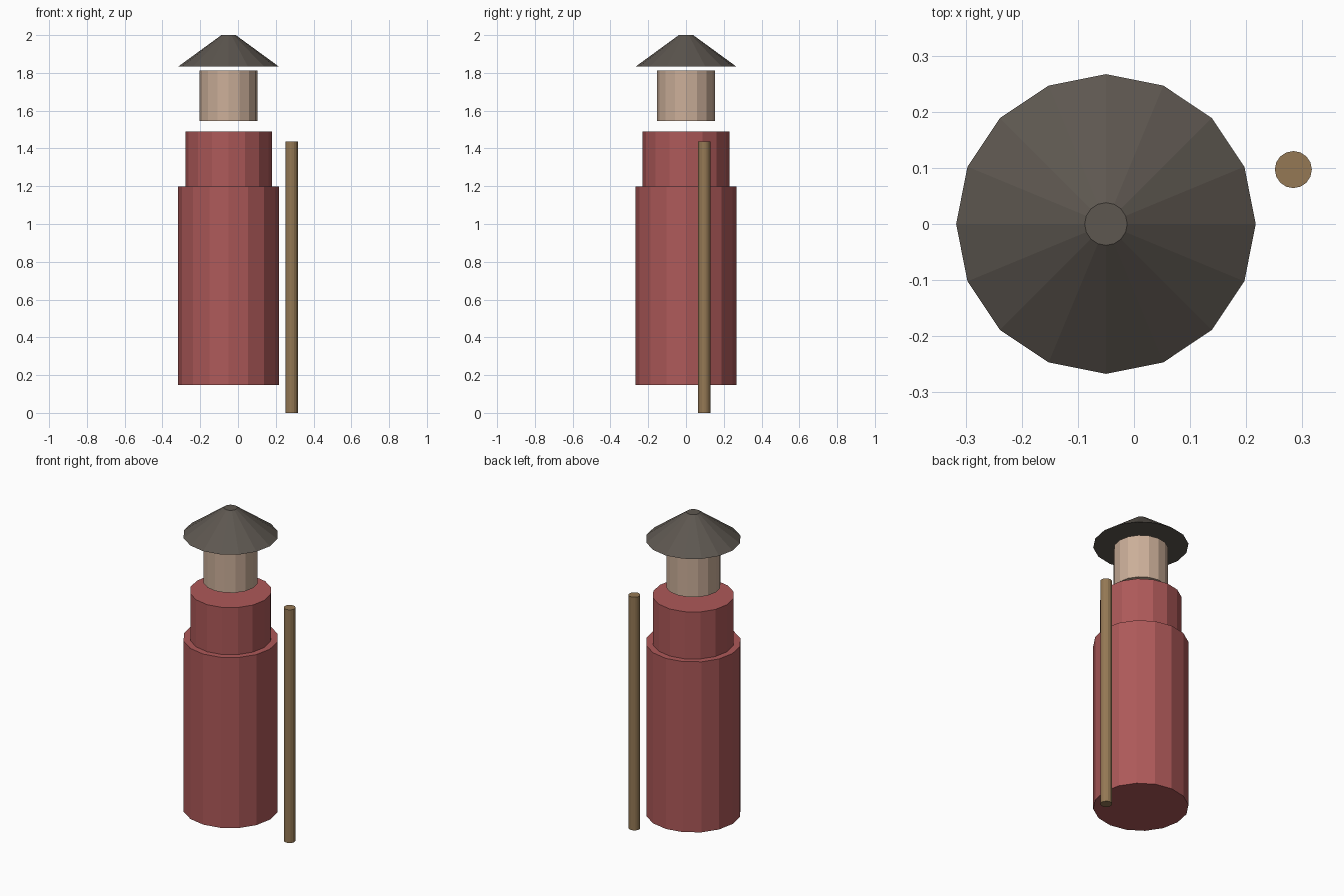
import bpy

if "Cube" in bpy.data.objects:
    bpy.data.objects.remove(bpy.data.objects["Cube"])

CX = -0.05   # axis of the figure
SIDES = 16


def material(name, rgb):
    m = bpy.data.materials.new(name)
    m.diffuse_color = (*rgb, 1)
    m.use_nodes = True
    m.node_tree.nodes["Principled BSDF"].inputs["Base Color"].default_value = m.diffuse_color
    return m


def tapered(name, x, y, z0, z1, r0, r1, mat):
    """Closed flat-faced cylinder or cone frustum between two heights."""
    bpy.ops.mesh.primitive_cone_add(vertices=SIDES, radius1=r0, radius2=r1,
                                    depth=z1 - z0, location=(x, y, (z0 + z1) / 2))
    o = bpy.context.object
    o.name = name
    o.data.materials.append(mat)
    return o


red = material("red_cloth", (0.42, 0.10, 0.10))
skin = material("skin", (0.60, 0.43, 0.32))
dark = material("dark_felt", (0.11, 0.095, 0.08))
wood = material("wood", (0.30, 0.19, 0.09))

# Robe and shoulders
tapered("robe", CX, 0, 0.148, 1.199, 0.267, 0.267, red)
tapered("shoulders", CX, 0, 1.199, 1.489, 0.229, 0.229, red)

# Floating head and hat
tapered("head", CX, 0, 1.545, 1.813, 0.153, 0.153, skin)
tapered("hat", CX, 0, 1.833, 2.0, 0.267, 0.038, dark)

# Staff standing beside the figure
tapered("staff", 0.284, 0.097, 0.0, 1.437, 0.033, 0.033, wood)
